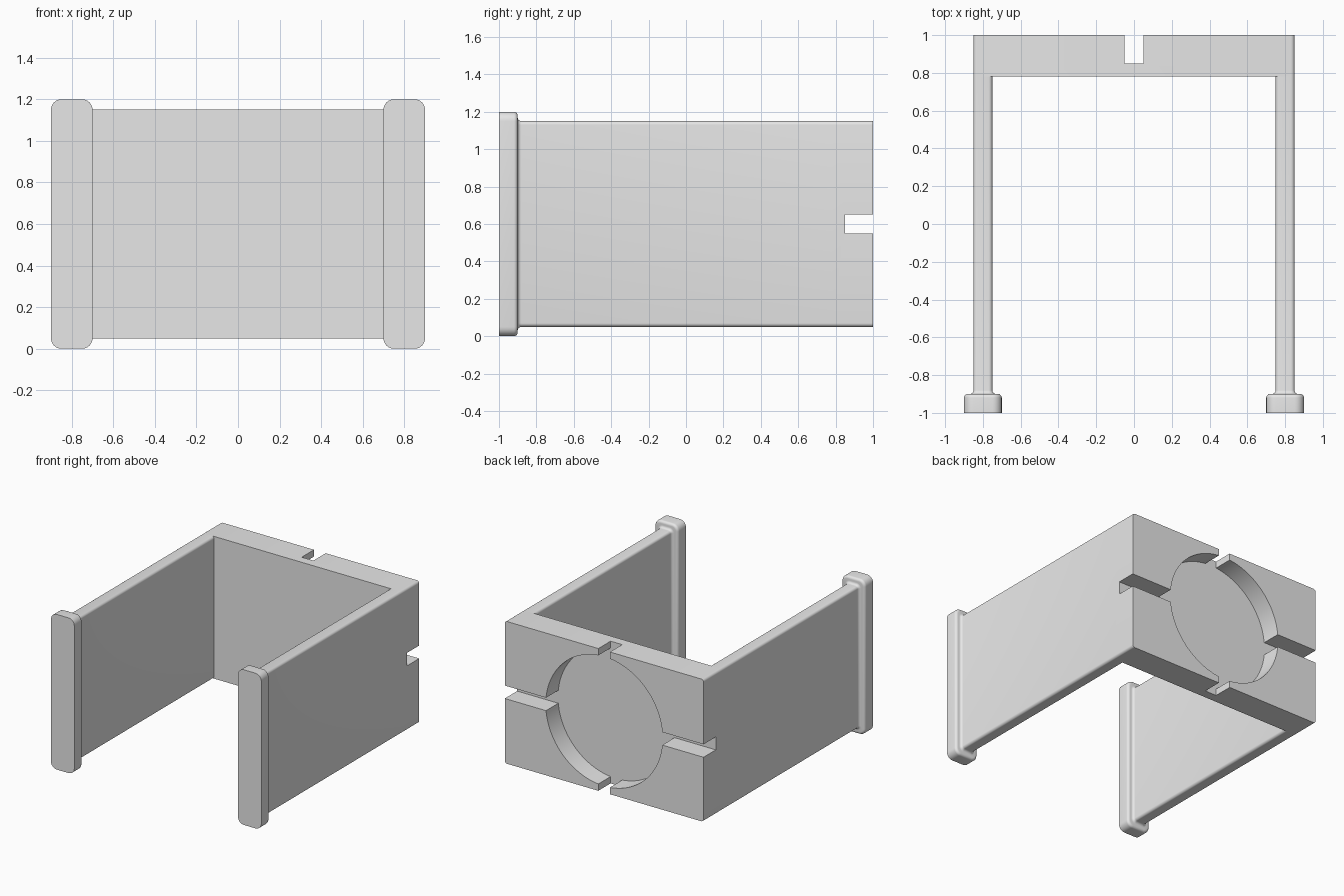
import bpy, bmesh, math

if "Cube" in bpy.data.objects:
    bpy.data.objects.remove(bpy.data.objects["Cube"], do_unlink=True)

GREY = (0.8, 0.8, 0.8, 1)
grey = bpy.data.materials.new("light grey")
grey.use_nodes = True
grey.diffuse_color = GREY
grey.node_tree.nodes["Principled BSDF"].inputs["Base Color"].default_value = GREY

MID_Z = 0.6
CORNER_STEPS = 6


def rounded_ring(bm, x, y, half_x, half_z, radius):
    """Rounded rectangle across the y axis."""
    ring = []
    for i, (sx, sz) in enumerate(((1, 1), (-1, 1), (-1, -1), (1, -1))):
        for k in range(CORNER_STEPS + 1):
            a = (i + k / CORNER_STEPS) * math.pi / 2
            ring.append(bm.verts.new((
                x + sx * (half_x - radius) + radius * math.cos(a), y,
                MID_Z + sz * (half_z - radius) + radius * math.sin(a))))
    return ring


def loft(name, x, sections, cap_end):
    """Skin a row of rounded rectangles given as (y, half_x, half_z, radius)."""
    bm = bmesh.new()
    rings = [rounded_ring(bm, x, *s) for s in sections]
    for a, b in zip(rings, rings[1:]):
        for i in range(len(a)):
            j = (i + 1) % len(a)
            bm.faces.new((a[i], a[j], b[j], b[i]))
    bm.faces.new(rings[0])
    if cap_end:
        bm.faces.new(rings[-1])
    bmesh.ops.recalc_face_normals(bm, faces=bm.faces)
    mesh = bpy.data.meshes.new(name)
    bm.to_mesh(mesh)
    bm.free()
    mesh.materials.append(grey)
    obj = bpy.data.objects.new(name, mesh)
    bpy.context.collection.objects.link(obj)
    return obj


def activate(obj):
    bpy.ops.object.select_all(action="DESELECT")
    obj.select_set(True)
    bpy.context.view_layer.objects.active = obj


def cut(target, cutter):
    cutter.data.materials.append(grey)
    mod = target.modifiers.new("cut", "BOOLEAN")
    mod.operation, mod.solver, mod.object = "DIFFERENCE", "EXACT", cutter
    activate(target)
    bpy.ops.object.modifier_apply(modifier=mod.name)
    bpy.data.objects.remove(cutter, do_unlink=True)


# Side walls, each with a rounded lip at the front and a fillet behind it
R = 0.02
lip = [(-1, 0.1, 0.6, 0.05)]
for k in range(6):
    a = k / 5 * math.pi / 2
    inset = R * (1 - math.cos(a))
    lip.append((-0.92 + R * math.sin(a), 0.1 - inset, 0.6 - inset, 0.05 - inset))
for k in range(6):
    a = k / 5 * math.pi / 2
    grow = R * (1 - math.sin(a))
    lip.append((-0.88 - R * math.cos(a), 0.05 + grow, 0.55 + grow, R + grow))
lip.append((0.78, 0.05, 0.55, R))
parts = [loft("left_wall", 0.8, lip, False), loft("right_wall", -0.8, lip, False)]

# Back plate with a round recess and a cross of slots
plate = loft("back_plate", 0, [(0.78, 0.85, 0.55, R), (1, 0.85, 0.55, R)], True)
bpy.ops.mesh.primitive_cylinder_add(vertices=96, radius=0.5, depth=0.3,
                                    location=(0, 1, MID_Z), rotation=(math.pi / 2, 0, 0))
cut(plate, bpy.context.object)
for size in ((2, 0.3, 0.1), (0.1, 0.3, 2)):
    bpy.ops.mesh.primitive_cube_add(size=1, location=(0, 1, MID_Z))
    bpy.context.object.scale = size
    cut(plate, bpy.context.object)
parts.append(plate)

for part in parts:
    activate(part)
    bpy.ops.object.shade_smooth_by_angle(angle=math.radians(35))
